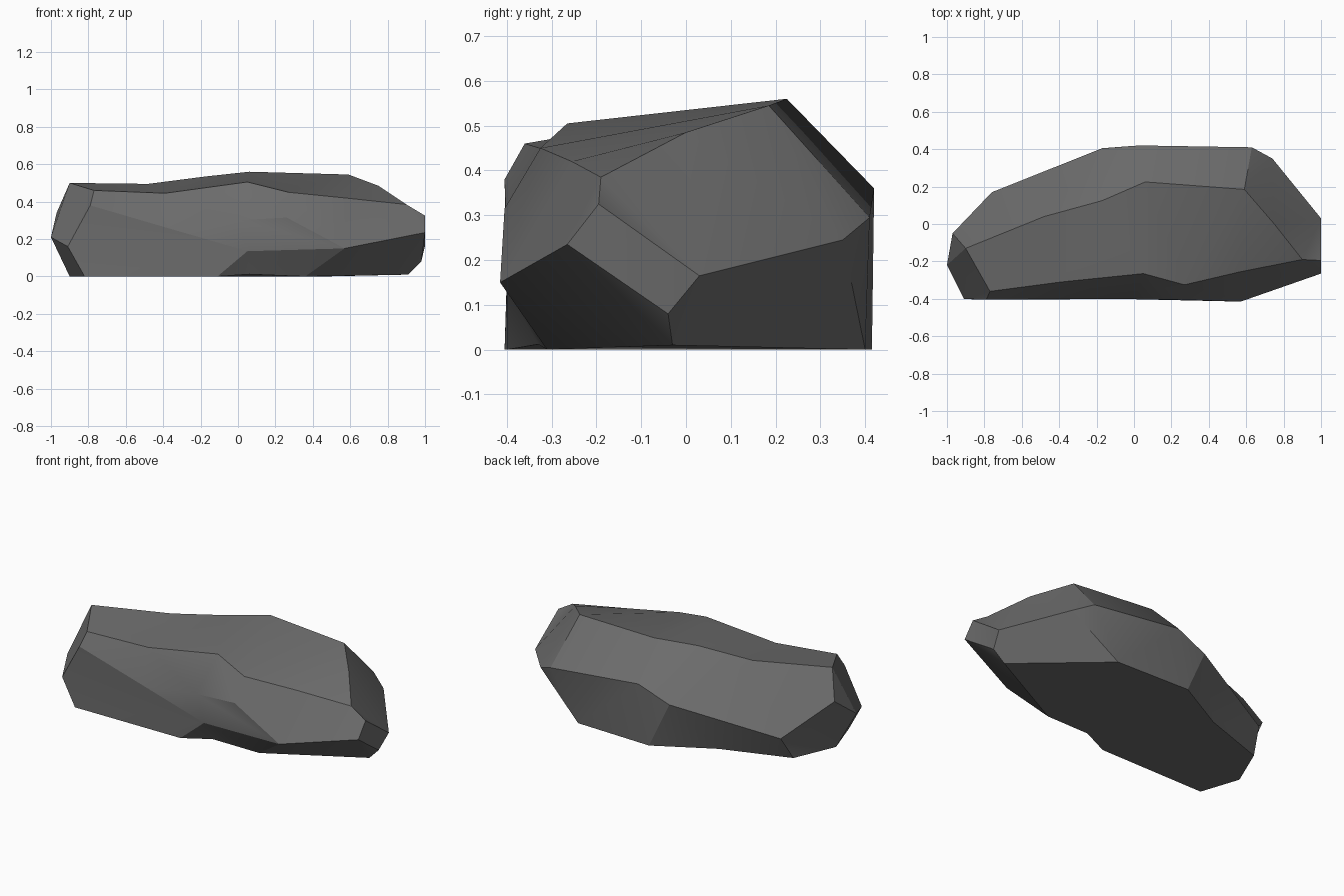
import bpy
import bmesh
import math
from mathutils import Vector

default_cube = bpy.data.objects.get("Cube")
if default_cube:
    bpy.data.objects.remove(default_cube, do_unlink=True)


def make_material(name, value):
    """Flat grey material with matching viewport and render colour."""
    material = bpy.data.materials.new(name)
    material.use_nodes = True
    colour = (value, value, value, 1)
    material.diffuse_color = colour
    shader = material.node_tree.nodes["Principled BSDF"]
    shader.inputs["Base Color"].default_value = colour
    shader.inputs["Roughness"].default_value = 0.9
    return material


# Outlines run anticlockwise from the front left corner, as seen from above
right_tip = (1, -.265, .235)
front_corner = (.57, -.415, .15)
back_belly = [(1, .03, .165), (.74, .35, .245), (.63, .41, .295),
              (.03, .42, .36), (-.17, .405, .28), (-.76, .17, .14)]
left_tip = [(-1, -.22, .21), (-.91, -.4, .16)]

# Ground contact outline
foot = [(-.82, -.405, 0), (-.11, -.4, 0), (.06, -.33, .012), (.36, -.31, 0),
        (.91, -.03, .01), (.45, .4, 0), (-.04, .415, 0),
        (-.38, .23, 0), (-.79, .09, 0), (-.9, -.165, 0)]

# Upper rim of the undercut
undercut = [(.05, -.4, .135), front_corner, right_tip, (.98, -.04, .08)]
undercut += back_belly + left_tip

# Shoulder line where the front wall starts to lean back
shoulder = [(-.79, -.405, .38), (-.37, -.4, .25), (0, -.402, .3),
            (.26, -.405, .315), front_corner, right_tip, (1, -.195, .325)]
shoulder += back_belly + [(-.97, -.05, .34)] + left_tip

# Edge of the top surface
crown = [(-.77, -.36, .46), (-.39, -.31, .445), (.05, -.265, .505),
         (.27, -.325, .45), (.57, -.255, .42), (.9, -.19, .385),
         (.75, 0, .485), (.59, .185, .545), (.06, .225, .56),
         (-.17, .125, .535), (-.48, .04, .495), (-.9, -.13, .5)]

bm = bmesh.new()
shared = {}


def ring_vertices(outline):
    """Vertices of an outline; points common to two outlines are reused."""
    for point in outline:
        if point not in shared:
            shared[point] = bm.verts.new(point)
    return [shared[point] for point in outline]


def add_face(corners):
    """Add a face unless it is collapsed or already present."""
    if len(set(corners)) == len(corners) and not bm.faces.get(corners):
        bm.faces.new(corners)


def zip_rings(lower, upper):
    """Join two rings of any length, always taking the shorter diagonal."""
    i = j = 0
    while i < len(lower) or j < len(upper):
        a, b = lower[i % len(lower)], upper[j % len(upper)]
        next_a = lower[(i + 1) % len(lower)]
        next_b = upper[(j + 1) % len(upper)]
        step_lower = (next_a.co - b.co).length <= (next_b.co - a.co).length
        if j == len(upper) or (step_lower and i < len(lower)):
            add_face([a, next_a, b])
            i += 1
        else:
            add_face([a, next_b, b])
            j += 1


# Rock walls, underside and top
rings = [ring_vertices(outline) for outline in (foot, undercut, shoulder, crown)]
for lower, upper in zip(rings, rings[1:]):
    zip_rings(lower, upper)
add_face(rings[0][::-1])
add_face(rings[-1])
bmesh.ops.triangulate(bm, faces=[f for f in bm.faces if len(f.verts) > 4])

# Merge nearly flat neighbours into broad facets
bmesh.ops.dissolve_limit(bm, angle_limit=math.radians(2),
                         verts=bm.verts, edges=bm.edges)
bmesh.ops.recalc_face_normals(bm, faces=bm.faces)

mesh = bpy.data.meshes.new("rock")
bm.to_mesh(mesh)
bm.free()
rock = bpy.data.objects.new("rock", mesh)
bpy.context.collection.objects.link(rock)
mesh.materials.append(make_material("dark_grey_stone", 0.15))

# Soft shading across gentle bends, crisp at the ridges
bpy.context.view_layer.objects.active = rock
rock.select_set(True)
bpy.ops.object.shade_smooth_by_angle(angle=math.radians(25))
